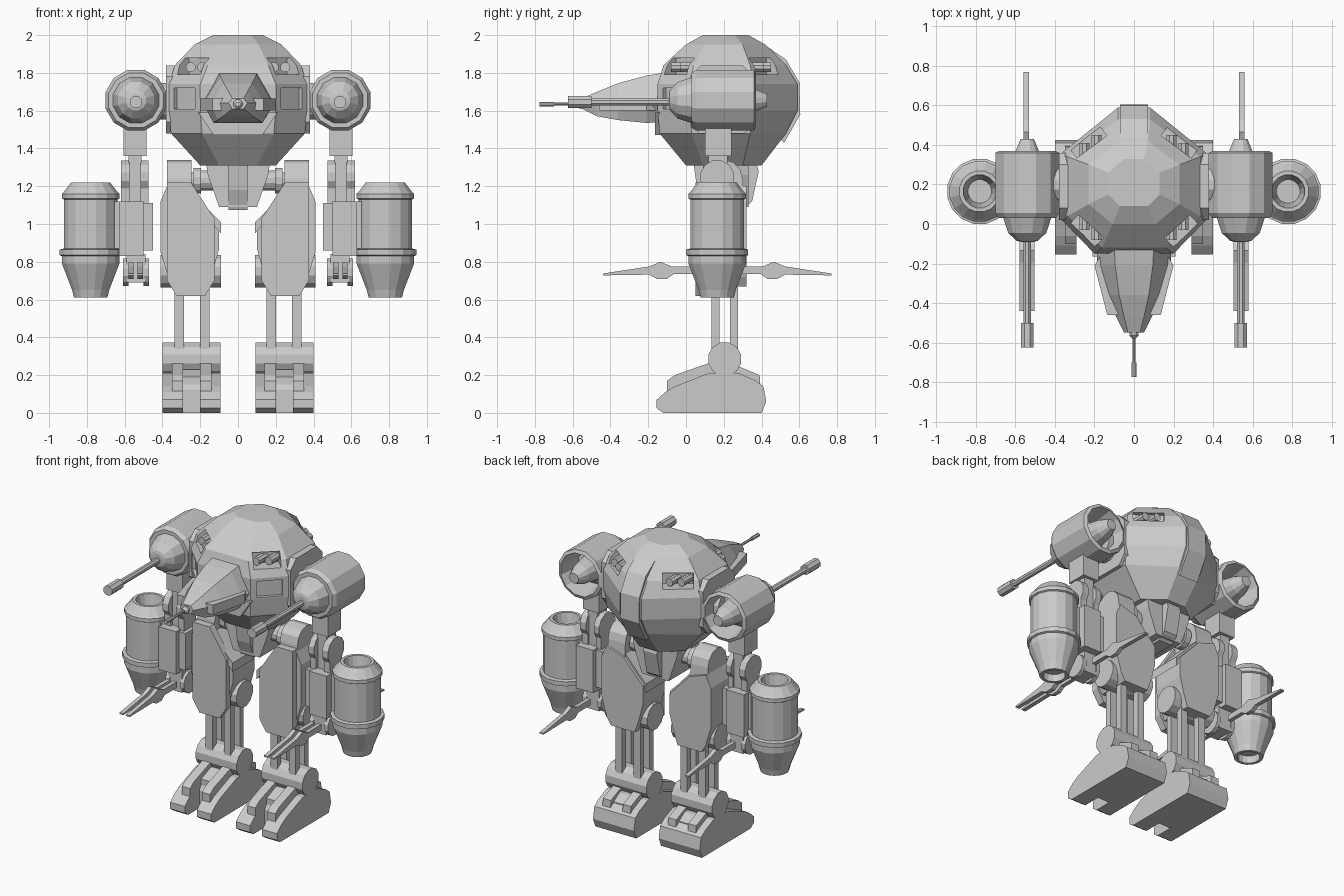
import bpy, bmesh, math
from mathutils import Matrix


def finish(name, bm, mirror=False):
    bmesh.ops.recalc_face_normals(bm, faces=bm.faces)
    me = bpy.data.meshes.new(name)
    bm.to_mesh(me)
    bm.free()
    ob = bpy.data.objects.new(name, me)
    bpy.context.collection.objects.link(ob)
    if mirror:
        m = ob.modifiers.new("mirror", 'MIRROR')
        m.use_mirror_merge = False
    return ob


def loft(name, rings, mirror=False):
    bm = bmesh.new()
    rs = [[bm.verts.new(p) for p in r] for r in rings]
    n = len(rs[0])
    for a, b in zip(rs, rs[1:]):
        for i in range(n):
            j = (i + 1) % n
            bm.faces.new((a[i], a[j], b[j], b[i]))
    bm.faces.new(rs[0])
    bm.faces.new(rs[-1])
    return finish(name, bm, mirror)


def put(axis, u, v, t):
    return {'x': (t, u, v), 'y': (u, t, v), 'z': (u, v, t)}[axis]


def prism(name, pts, axis, a, b, mirror=True):
    return loft(name, [[put(axis, u, v, t) for u, v in pts] for t in (a, b)], mirror)


def box(name, x, y, z, mirror=True):
    return prism(name, [(x[0], y[0]), (x[1], y[0]), (x[1], y[1]), (x[0], y[1])], 'z', *z, mirror)


def lathe(name, prof, axis, c, n=12, mirror=True):
    ang = [2 * math.pi * (i + 0.5) / n for i in range(n)]
    return loft(name, [[put(axis, c[0] + r * math.cos(a), c[1] + r * math.sin(a), t)
                        for a in ang] for r, t in prof], mirror)


def rod(name, r, axis, c, a, b, n=12, mirror=True):
    return lathe(name, [(r, a), (r, b)], axis, c, n, mirror)


# faceted hull: z, front half width, front y, half width, its y range, back half width, back y
hull = []
for z, fx, yf, hx, y1, y2, bx, yb in [
        (1.31, .10, .00, .20, .09, .30, .07, .40),
        (1.48, .19, -.14, .355, .03, .34, .08, .53),
        (1.60, .20, -.15, .365, .02, .36, .08, .59),
        (1.74, .20, -.15, .365, .02, .36, .08, .59),
        (1.84, .16, -.12, .335, .04, .34, .08, .53),
        (1.95, .11, .00, .23, .10, .30, .07, .42),
        (2.00, .07, .09, .13, .15, .26, .05, .33)]:
    half = [(fx, yf), (hx, y1), (hx, y2), (bx, yb)]
    hull.append([(x, y, z) for x, y in half] + [(-x, y, z) for x, y in reversed(half)])
body = loft("hull", hull)

# recesses for the gun ports and cheek panels
bm = bmesh.new()
for x, y, z, rot, size in [(.245, -.04, 1.835, 45, (.17, .13, .085)),
                           (.235, .42, 1.835, -37, (.19, .13, .085)),
                           (.285, -.067, 1.665, 45, (.16, .05, .11))]:
    for s in (1, -1):
        m = (Matrix.Translation((s * x, y, z)) @ Matrix.Rotation(math.radians(s * rot), 4, 'Z')
             @ Matrix.Diagonal((*size, 1)))
        bmesh.ops.create_cube(bm, size=1, matrix=m)
cutter = finish("port_cutter", bm)
cutter.hide_render = True
cut = body.modifiers.new("ports", 'BOOLEAN')
cut.operation, cut.solver, cut.object = 'DIFFERENCE', 'EXACT', cutter
bpy.context.view_layer.objects.active = body
bpy.ops.object.modifier_apply(modifier="ports")
bpy.data.objects.remove(cutter)

# port guns, front and rear
for x, y in [(.19, -.08), (.25, -.03)]:
    rod("front_port_gun", .027, 'y', (x, 1.83), y, y + .11, 8)
for x, y in [(.19, .45), (.25, .41)]:
    rod("rear_port_gun", .027, 'y', (x, 1.83), y - .11, y, 8)

# spine panel, side plates and chin frame
prism("spine_panel", [(.40, 1.96), (.53, 1.87), (.60, 1.75), (.605, 1.58), (.52, 1.43),
                      (.45, 1.5), (.45, 1.8)], 'x', -.07, .07, False)
prism("side_plate", [(.02, 1.54), (.07, 1.48), (.31, 1.48), (.36, 1.54), (.36, 1.78),
                     (.30, 1.84), (.08, 1.84), (.02, 1.78)], 'x', .33, .38)
prism("chin_frame", [(-.21, 1.59), (-.13, 1.47), (.13, 1.47), (.21, 1.59)], 'y', -.165, -.08, False)

# nose cockpit, cheeks and gun
nose = []
for y, half in [(-.12, [(.10, 1.80), (.19, 1.64), (.13, 1.54)]),
                (-.21, [(.095, 1.785), (.185, 1.64), (.13, 1.535)]),
                (-.36, [(.075, 1.745), (.14, 1.64), (.11, 1.55)]),
                (-.47, [(.05, 1.70), (.09, 1.64), (.08, 1.57)]),
                (-.55, [(.03, 1.665), (.05, 1.64), (.03, 1.61)])]:
    nose.append([(x, y, z) for x, z in half] + [(-x, y, z) for x, z in reversed(half)])
loft("nose_cockpit", nose)
prism("nose_cheek", [(.10, -.16), (.17, -.16), (.20, -.21), (.135, -.46), (.08, -.46)], 'z', 1.60, 1.665)
lathe("nose_gun", [(.025, -.53), (.025, -.565), (.009, -.58), (.009, -.70), (.013, -.70),
                   (.013, -.775)], 'y', (0, 1.635), 8, False)

# shoulder cannons with hollow rear nozzle
rod("shoulder_joint", .10, 'x', (.2, 1.65), .30, .45)
lathe("shoulder_cannon", [(.035, -.09), (.055, -.085), (.10, -.045), (.125, .03), (.15, .03),
                          (.167, .055), (.167, .36), (.145, .37), (.115, .22), (.085, .24),
                          (.065, .36), (.035, .43)], 'y', (.54, 1.655))
lathe("cannon_barrel", [(.02, -.05), (.02, -.50), (.034, -.50), (.034, -.625)], 'y', (.54, 1.645), 8)

# upper arm and elbow
box("upper_arm", (.485, .605), (.10, .24), (1.36, 1.53))
box("upper_arm_strut", (.51, .58), (.12, .22), (1.08, 1.40))
for a, b in [(.475, .515), (.575, .62)]:
    rod("elbow_disc", .09, 'x', (.165, 1.25), a, b)
    box("elbow_fork", (a, b), (.10, .23), (1.10, 1.25))

# forearm and hand
box("forearm", (.50, .63), (.05, .28), (.83, 1.12))
box("forearm_inner_plate", (.45, .51), (.08, .25), (.86, 1.11))
box("tank_link", (.60, .68), (.10, .23), (.87, 1.12))
box("hand", (.49, .59), (.10, .23), (.69, .84))
for a, b in [(.47, .50), (.58, .61)]:
    rod("wrist_disc", .075, 'x', (.165, .745), a, b)

# claw blades: two forward, one back
blade = [(.10, .735), (.23, .735), (.265, .71), (.32, .71), (.36, .732), (.605, .728),
         (.605, .738), (.36, .775), (.30, .80), (.24, .775), (.10, .775)]
for x in (.503, .552):
    prism("front_claw", [(.165 - d, z) for d, z in blade], 'x', x, x + .028)
prism("rear_claw", [(.165 + d, z) for d, z in blade], 'x', .53, .558)

# side tanks with open top and nozzle below
lathe("side_tank", [(.07, .66), (.07, .61), (.09, .61), (.10, .65), (.155, .79), (.155, .83),
                    (.167, .835), (.167, .865), (.145, .87), (.145, 1.13), (.155, 1.135),
                    (.155, 1.16), (.145, 1.17), (.105, 1.22), (.085, 1.22), (.06, 1.10)],
      'z', (.78, .165), 16)

# pelvis
prism("pelvis", [(-.17, 1.33), (-.16, 1.26), (-.10, 1.09), (.10, 1.09), (.16, 1.26), (.17, 1.33)],
      'y', .09, .33, False)
prism("pelvis_ridge", [(.04, 1.32), (.06, 1.18), (.10, 1.075), (.30, 1.075), (.35, 1.12),
                       (.385, 1.28), (.37, 1.33)], 'x', -.05, .05, False)
lathe("hip_axle", [(.055, .10), (.055, .195), (.07, .195), (.07, .235), (.045, .235), (.045, .28)],
      'x', (.2, 1.23))

# thigh: rounded hip plate, angled shield, knee
arc = [(.2 + .10 * math.cos(math.radians(a)), 1.24 + .10 * math.sin(math.radians(a)))
       for a in range(0, 181, 30)]
prism("hip_plate", arc + [(.09, 1.1), (.09, .8), (.31, .8), (.31, 1.1)], 'x', .245, .375)
prism("thigh", [(.25, 1.16), (.375, 1.20), (.41, 1.12), (.41, .85), (.37, .72), (.34, .67),
                (.16, .67), (.13, .76), (.10, .87), (.10, 1.0)], 'y', .09, .32)
prism("thigh_shield", [(.25, 1.22), (.375, 1.22), (.375, .70), (.325, .62), (.175, .62),
                       (.125, .70), (.125, 1.03)], 'y', .05, .10)
prism("thigh_trim", [(.25, 1.18), (.25, 1.13), (.09, .95), (.09, 1.01), (.15, 1.07)], 'y', .07, .30)
rod("knee", .09, 'x', (.2, .75), .09, .41)

# shin rods
for x in (.15, .287):
    for y in (.135, .233):
        box("shin_rod", (x, x + .05), (y, y + .042), (.28, .75))

# ankle and split foot
rod("ankle", .09, 'x', (.205, .285), .093, .40)
sole = [(.40, 0), (.425, .06), (.41, .14), (.37, .17), (.28, .21), (.12, .21)]
toe = [(-.06, .14), (-.11, .11), (-.155, .07), (-.155, .025), (-.12, 0)]
for a, b in [(.093, .20), (.29, .40)]:
    prism("foot_toe", sole + toe, 'x', a, b)
prism("foot_middle", sole + [(.02, .15), (.0, .12), (.0, 0)], 'x', .195, .295)
for x in (.14, .29):
    prism("foot_rib", [(-.10, .11), (-.10, .17), (-.06, .20), (.14, .27), (.27, .25), (.39, .20),
                       (.395, .13)], 'x', x, x + .06)
prism("foot_bridge", [(.02, .12), (.02, .19), (.12, .23), (.30, .22), (.36, .18), (.36, .12)],
      'x', .19, .30)
